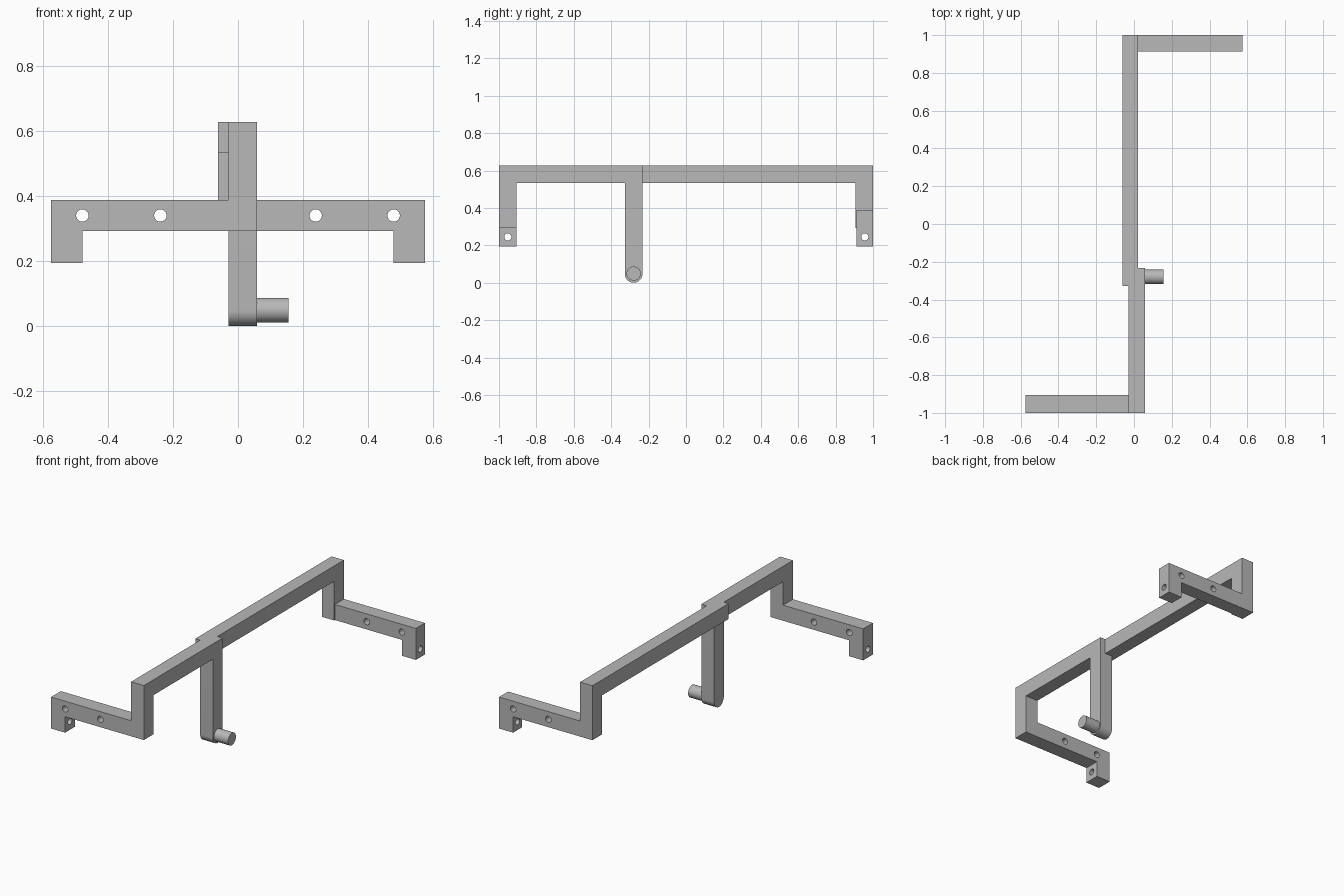
import bpy
import bmesh
from math import pi, cos, sin
from mathutils import Matrix, Vector

cube = bpy.data.objects.get("Cube")
if cube:
    bpy.data.objects.remove(cube, do_unlink=True)

grey = bpy.data.materials.new("plain grey")
grey.use_nodes = True
grey.diffuse_color = (0.48, 0.48, 0.48, 1)
for node in grey.node_tree.nodes:
    if node.type == 'BSDF_PRINCIPLED':
        node.inputs["Base Color"].default_value = grey.diffuse_color

TOP, RAIL_Z = 0.628, 0.533
ARM_TOP, ARM_Z, FOOT_Z = 0.388, 0.292, 0.194
LEVER_Y, LEVER_R = -0.28, 0.047
LAP_Y, LAP_END = LEVER_Y + LEVER_R, LEVER_Y - LEVER_R
HOLE_R = 0.019


def finish(name, bm, smooth=False):
    bmesh.ops.recalc_face_normals(bm, faces=bm.faces)
    mesh = bpy.data.meshes.new(name)
    bm.to_mesh(mesh)
    bm.free()
    mesh.materials.append(grey)
    obj = bpy.data.objects.new(name, mesh)
    bpy.context.collection.objects.link(obj)
    if smooth:
        smooth_sharp(obj)
    return obj


def smooth_sharp(obj):
    bpy.ops.object.select_all(action='DESELECT')
    obj.select_set(True)
    bpy.context.view_layer.objects.active = obj
    bpy.ops.object.shade_smooth_by_angle(angle=pi / 6)


def prism(name, profile, axis, start, end, smooth=False):
    """Extrude a profile of (y, z) along x, or of (x, z) along y."""
    bm = bmesh.new()
    place = (lambda u, v: (start, u, v)) if axis == 'X' else (lambda u, v: (u, start, v))
    face = bm.faces.new([bm.verts.new(place(u, v)) for u, v in profile])
    made = bmesh.ops.extrude_face_region(bm, geom=[face])["geom"]
    shift = Vector((end - start, 0, 0) if axis == 'X' else (0, end - start, 0))
    bmesh.ops.translate(bm, vec=shift,
                        verts=[g for g in made if isinstance(g, bmesh.types.BMVert)])
    return finish(name, bm, smooth)


def add_rod(bm, centre, radius, length, axis):
    turn = Matrix.Rotation(pi / 2, 4, 'Y' if axis == 'X' else 'X')
    bmesh.ops.create_cone(bm, cap_ends=True, segments=48, radius1=radius, radius2=radius,
                          depth=length, matrix=Matrix.Translation(centre) @ turn)


def rectangle(u0, u1, v0, v1):
    return [(u0, v0), (u1, v0), (u1, v1), (u0, v1)]


# Front rail with its post and the round-ended lever, in one profile
round_end = [(LEVER_Y + LEVER_R * cos(a), LEVER_R + LEVER_R * sin(a))
             for a in [pi + pi * i / 24 for i in range(25)]]
front_profile = [(-1, TOP), (-1, ARM_Z), (-0.905, ARM_Z), (-0.905, RAIL_Z),
                 (LAP_END, RAIL_Z)] + round_end + [(LAP_Y, TOP)]
prism("front_rail_and_lever", front_profile, 'X', -0.029, 0.058, smooth=True)

# Back rail with its post, and the lap beside the front rail
back_profile = [(LAP_Y, TOP), (LAP_Y, RAIL_Z), (0.905, RAIL_Z), (0.905, ARM_Z),
                (1, ARM_Z), (1, TOP)]
prism("back_rail", back_profile, 'X', -0.062, 0.022)
prism("rail_lap", rectangle(LAP_END, LAP_Y, RAIL_Z, TOP), 'X', -0.062, -0.029)

# Peg on the lever
peg = bmesh.new()
add_rod(peg, (0.1065, LEVER_Y, 0.049), 0.038, 0.097, 'X')
finish("lever_peg", peg, smooth=True)


# Drilled side arms with a foot at the outer end
def side_arm(name, side, root, inner_y):
    tip, foot = side * 0.575, side * 0.479
    mid_y = (side + inner_y) / 2
    profile = [(root, ARM_TOP), (tip, ARM_TOP), (tip, FOOT_Z), (foot, FOOT_Z),
               (foot, ARM_Z), (root, ARM_Z)]
    arm = prism(name, profile, 'Y', side, inner_y)
    drills = bmesh.new()
    for x in (0.239, 0.479):
        add_rod(drills, (side * x, mid_y, 0.34), HOLE_R, 0.2, 'Y')
    add_rod(drills, (side * 0.527, mid_y, 0.245), HOLE_R, 0.2, 'X')
    cutter = finish(name + "_drills", drills)
    cutter.hide_render = True
    cut = arm.modifiers.new("holes", 'BOOLEAN')
    cut.operation, cut.solver, cut.object = 'DIFFERENCE', 'EXACT', cutter
    bpy.ops.object.select_all(action='DESELECT')
    arm.select_set(True)
    bpy.context.view_layer.objects.active = arm
    bpy.ops.object.modifier_apply(modifier=cut.name)
    bpy.data.objects.remove(cutter, do_unlink=True)
    smooth_sharp(arm)


side_arm("front_arm", -1, -0.029, -0.905)
side_arm("back_arm", 1, 0.022, 0.912)
